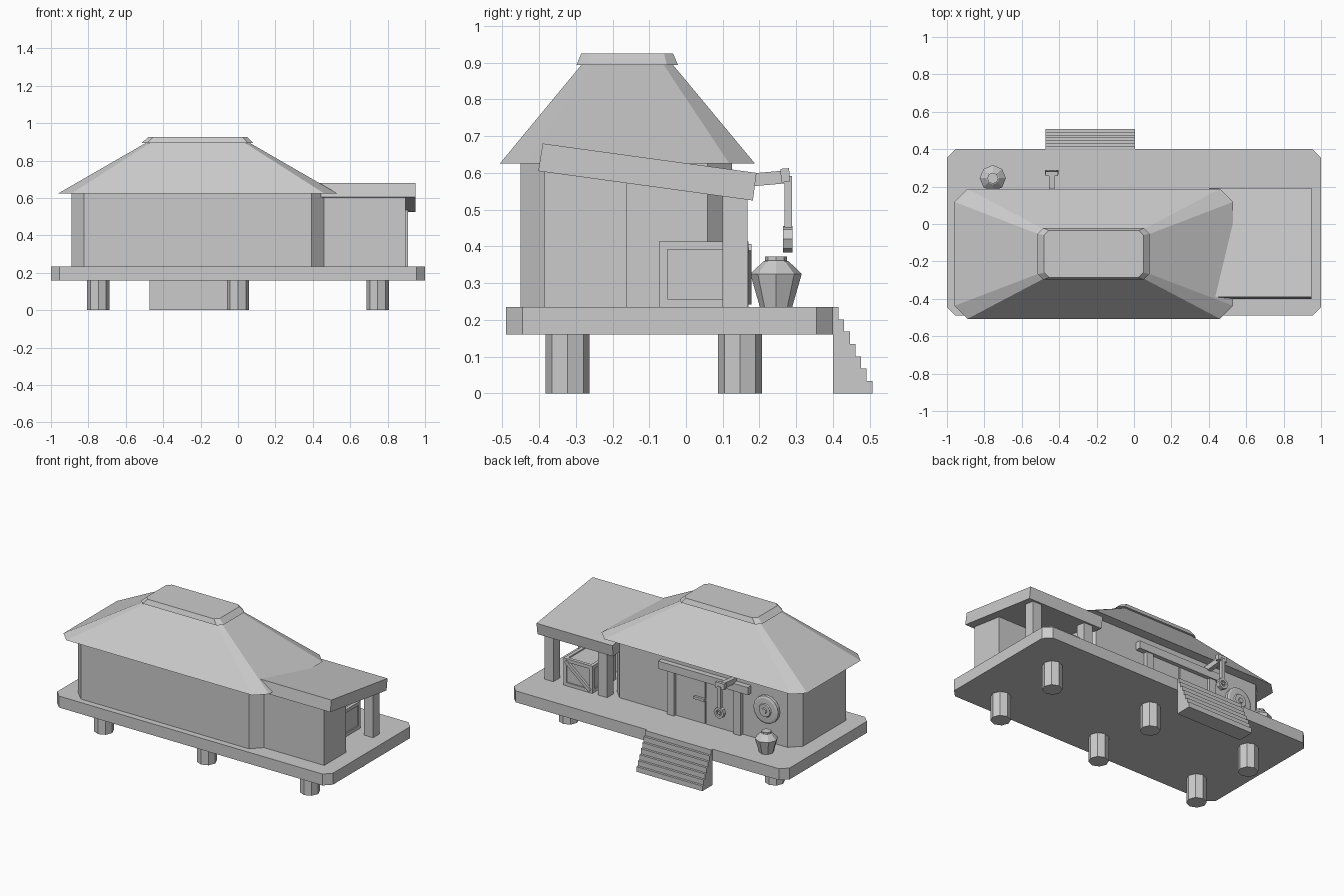
import bpy, bmesh, math
from mathutils import Matrix, Vector

if "Cube" in bpy.data.objects:
    bpy.data.objects.remove(bpy.data.objects["Cube"])

GREY = (0.6, 0.6, 0.6, 1)
mat = bpy.data.materials.new("plain_grey")
mat.use_nodes = True
mat.diffuse_color = GREY
mat.node_tree.nodes["Principled BSDF"].inputs["Base Color"].default_value = GREY


def finish(name, bm):
    bmesh.ops.recalc_face_normals(bm, faces=bm.faces[:])
    mesh = bpy.data.meshes.new(name)
    bm.to_mesh(mesh)
    bm.free()
    mesh.materials.append(mat)
    ob = bpy.data.objects.new(name, mesh)
    bpy.context.collection.objects.link(ob)
    return ob


def loft(name, rings):
    """Skin a stack of matching point loops and cap both ends."""
    bm = bmesh.new()
    loops = [[bm.verts.new(p) for p in ring] for ring in rings]
    for low, high in zip(loops, loops[1:]):
        for i in range(len(low)):
            j = (i + 1) % len(low)
            bm.faces.new((low[i], low[j], high[j], high[i]))
    bm.faces.new(loops[0])
    bm.faces.new(loops[-1])
    return finish(name, bm)


def cut_rect(x, y, c, z):
    """Rectangle with its four corners cut off."""
    (a, b), (d, e) = x, y
    return [(a + c, d, z), (b - c, d, z), (b, d + c, z), (b, e - c, z),
            (b - c, e, z), (a + c, e, z), (a, e - c, z), (a, d + c, z)]


def box(name, x, y, z, tilt=0, axis='X'):
    lo, hi = Vector((x[0], y[0], z[0])), Vector((x[1], y[1], z[1]))
    bm = bmesh.new()
    m = (Matrix.Translation((lo + hi) / 2) @ Matrix.Rotation(tilt, 4, axis)
         @ Matrix.Diagonal((*(hi - lo), 1)))
    bmesh.ops.create_cube(bm, size=1, matrix=m)
    return finish(name, bm)


def turned(name, centre, profile, sides=8, along_y=False):
    """Lathe (radius, height) pairs about z, or about y."""
    rings = []
    for r, h in profile:
        ring = []
        for i in range(sides):
            a = math.tau * i / sides
            u, v = r * math.cos(a), r * math.sin(a)
            ring.append(Vector(centre) + Vector((u, h, v) if along_y else (u, v, h)))
        rings.append(ring)
    return loft(name, rings)


# Raised deck on octagonal stilts
DECK = 0.235
X, Y = (-1, 1), (-0.49, 0.4)
loft("deck", [cut_rect(X, Y, 0.045, z) for z in (0.16, DECK)])
for x in (-0.747, 0, 0.747):
    for y in (-0.322, 0.147):
        turned("stilt", (x, y, 0), [(0.06, 0), (0.06, 0.17)])

# Stairs at the back
STEPS, rise, run = 7, DECK / 7, 0.107 / 7
outline = [(0.4, 0), (0.4, DECK)]
for i in range(STEPS):
    y = 0.4 + run * (i + 1)
    outline += [(y, DECK - rise * i), (y, DECK - rise * (i + 1))]
loft("stairs", [[(x, y, z) for y, z in outline] for x in (-0.473, 0.005)])

# House body, hipped roof and ridge cap
X, Y = (-0.89, 0.46), (-0.45, 0.125)
loft("house_walls", [cut_rect(X, Y, 0.066, z) for z in (DECK, 0.63)])
loft("main_roof", [cut_rect((-0.96, 0.53), (-0.507, 0.188), 0.07, 0.625),
                   cut_rect((-0.49, 0.06), (-0.283, -0.037), 0.025, 0.896)])
loft("roof_cap", [cut_rect((-0.515, 0.082), (-0.298, -0.022), 0.03, 0.894),
                  cut_rect((-0.48, 0.05), (-0.285, -0.035), 0.025, 0.925)])

# Side lean-to: closed store, posts and sloping roof slab
profile = [(-0.402, 0.605), (0.182, 0.525), (0.192, 0.6), (-0.39, 0.68)]
loft("lean_to_roof", [[(x, y, z) for y, z in profile] for x in (0.4, 0.95)])
profile = [(-0.385, DECK), (-0.16, DECK), (-0.16, 0.58), (-0.385, 0.61)]
loft("store_wall", [[(x, y, z) for y, z in profile] for x in (0.44, 0.895)])
for x in (0.455, 0.845):
    box("lean_to_post", (x, x + 0.065), (0.1, 0.167), (DECK, 0.54))

# Framed crate under the lean-to
cx, cy, cz, t = (0.56, 0.77), (-0.073, 0.17), (DECK, 0.413), 0.022
box("crate", (cx[0] + .008, cx[1] - .008), (cy[0] + .008, cy[1] - .008), (DECK, cz[1] - .008))
for x in (cx[0], cx[1] - t):
    for y in (cy[0], cy[1] - t):
        box("crate_corner", (x, x + t), (y, y + t), cz)
    for z in (cz[0], cz[1] - t):
        box("crate_side_rail", (x, x + t), cy, (z, z + t))
for y in (cy[0], cy[1] - t):
    for z in (cz[0], cz[1] - t):
        box("crate_end_rail", cx, (y, y + t), (z, z + t))
mx, mz = sum(cx) / 2, sum(cz) / 2
box("crate_brace", (mx - 0.115, mx + 0.115), (0.155, 0.178), (mz - 0.011, mz + 0.011),
    -math.radians(40), 'Y')

# Double door with frame and latch
MID = -0.235
box("door_lintel", (MID - 0.325, MID + 0.325), (0.1, 0.16), (0.52, 0.57))
for s in (-1, 1):
    box("door_post", (MID + s * 0.24 - 0.025, MID + s * 0.24 + 0.025), (0.1, 0.152), (DECK, 0.53))
    box("door_leaf", (MID + s * 0.109 - 0.106, MID + s * 0.109 + 0.106), (0.1, 0.134), (DECK, 0.525))
box("door_latch", (MID, MID + 0.075), (0.13, 0.15), (0.385, 0.402))

# Round shield on the wall
turned("wall_shield", (-0.68, 0, 0.45),
       [(0.09, 0.12), (0.09, 0.145), (0.078, 0.15), (0.045, 0.152),
        (0.04, 0.16), (0.018, 0.16), (0.015, 0.166)], 16, True)

# Bracket with hanging lamp
LX = -0.44
box("lamp_arm", (LX - 0.015, LX + 0.015), (0.11, 0.28), (0.565, 0.6), math.radians(5))
box("lamp_crossbar", (LX - 0.033, LX + 0.033), (0.258, 0.282), (0.575, 0.612), math.radians(5))
box("lamp_strap", (LX - 0.012, LX + 0.012), (0.268, 0.288), (0.44, 0.592))
turned("lamp", (LX, 0, 0.42),
       [(0.014, 0.268), (0.02, 0.264), (0.036, 0.264), (0.036, 0.29), (0.02, 0.29),
        (0.018, 0.28), (0.01, 0.28), (0.01, 0.29)], 8, True)

# Jar beside the door
turned("jar", (-0.755, 0.245, DECK),
       [(0.044, 0), (0.07, 0.09), (0.034, 0.125), (0.03, 0.126), (0.03, 0.137)])
